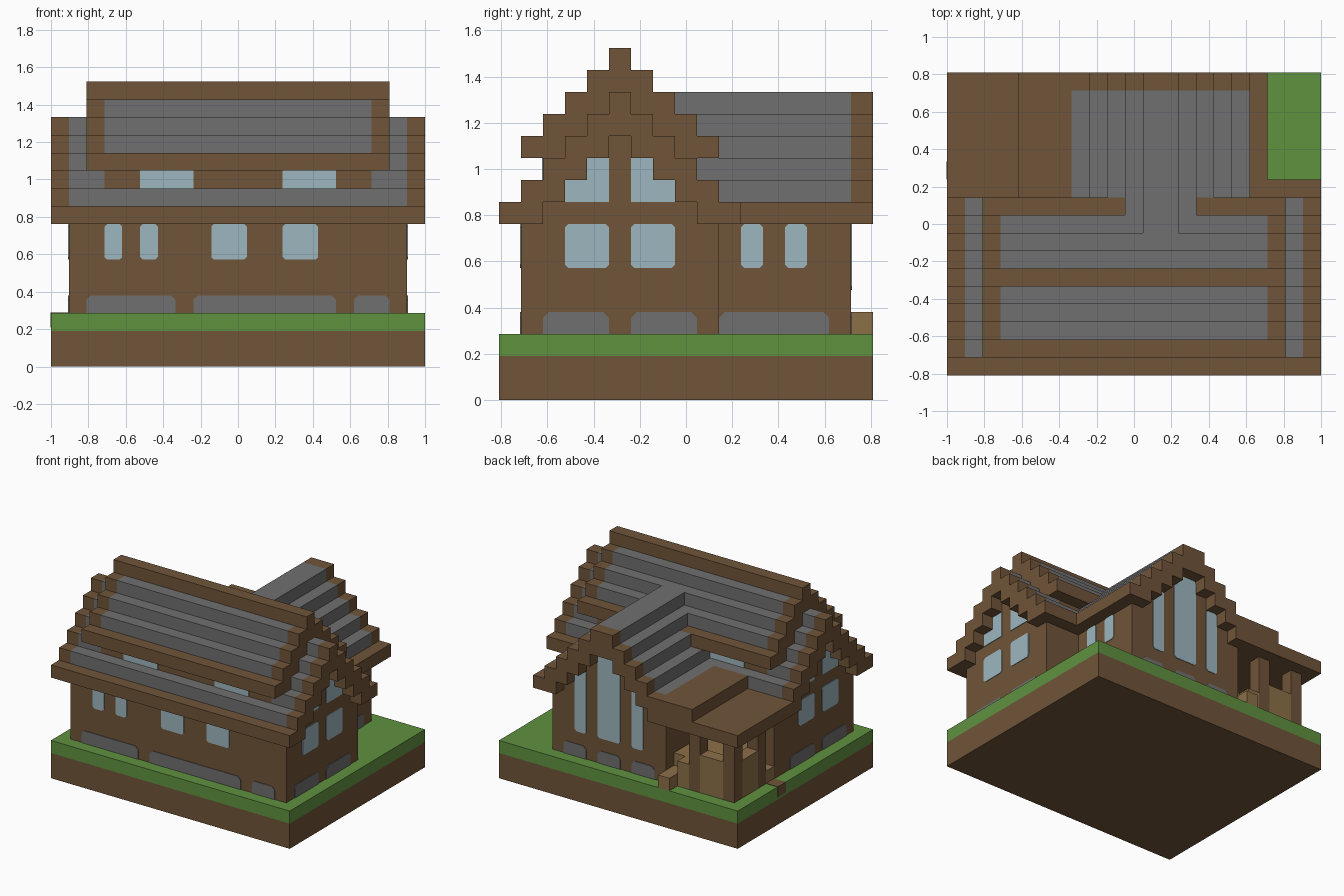
import bpy
import bmesh
from mathutils import Matrix, Vector

cube = bpy.data.objects.get("Cube")
if cube:
    bpy.data.objects.remove(cube)

U = 2 / 21  # size of one building block


def material(name, rgb):
    m = bpy.data.materials.new(name)
    m.use_nodes = True
    m.diffuse_color = (*rgb, 1)
    m.node_tree.nodes["Principled BSDF"].inputs["Base Color"].default_value = (*rgb, 1)
    return m


WOOD = material("brown wood", (0.162, 0.089, 0.041))
STONE = material("grey stone", (0.162, 0.162, 0.162))
GRASS = material("green grass", (0.117, 0.287, 0.051))
GLASS = material("pale blue glass", (0.34, 0.47, 0.52))
TAN = material("tan planks", (0.262, 0.162, 0.065))


def finish(name, mat, bm):
    bmesh.ops.recalc_face_normals(bm, faces=bm.faces)
    bmesh.ops.scale(bm, vec=(U, U, U), verts=bm.verts)
    me = bpy.data.meshes.new(name)
    bm.to_mesh(me)
    bm.free()
    me.materials.append(mat)
    ob = bpy.data.objects.new(name, me)
    bpy.context.collection.objects.link(ob)
    return ob


def part(name, mat, boxes):
    """One object from boxes given as x, y and z ranges in blocks."""
    bm = bmesh.new()
    for box in boxes:
        mid = Vector([(a + b) / 2 for a, b in box])
        size = Vector([b - a for a, b in box])
        bmesh.ops.create_cube(bm, size=1, matrix=Matrix.Translation(mid) @ Matrix.Diagonal(size).to_4x4())
    return finish(name, mat, bm)


def plates(name, mat, axis, at, side, panels, low=0.15, top=0.15):
    """Thin panels with cut corners on a wall; axis is the wall normal."""
    bm = bmesh.new()
    for (a, b), (c, d) in panels:
        outline = [(a + low, c), (b - low, c), (b, c + low), (b, d - top),
                   (b - top, d), (a + top, d), (a, d - top), (a, c + low)]
        ends = []
        for depth in (-0.03, 0.05):
            w = at + side * depth
            ring = [bm.verts.new((w, u, v) if axis == "x" else (u, w, v)) for u, v in outline]
            bm.faces.new(ring)
            ends.append(ring)
        for i in range(8):
            j = (i + 1) % 8
            bm.faces.new((ends[0][i], ends[0][j], ends[1][j], ends[1][i]))
    bmesh.ops.remove_doubles(bm, verts=bm.verts, dist=1e-5)
    bmesh.ops.dissolve_degenerate(bm, dist=1e-5, edges=bm.edges)
    return finish(name, mat, bm)


def both(centre, outer, inner):
    """Mirrored pair of ranges about a ridge line, or one joined range at the top."""
    if inner <= 0:
        return [(centre - outer, centre + outer)]
    return [(centre - outer, centre - inner), (centre + inner, centre + outer)]


MID, WING = -3, 1.5  # ridge lines of the main house (y) and the wing (x)

# Ground
part("earth_base", WOOD, [((-10.5, 10.5), (-8.5, 8.5), (0, 2))])
part("grass_layer", GRASS, [((-10.5, 10.5), (-8.5, 8.5), (2, 3))])
part("path_tile", WOOD, [((-10.53, -9.5), (2.5, 3.5), (2.2, 3.03))])

# Walls, stepped up inside the gables
main_walls = [((-9.5, 9.5), (-7.5, 1.5), (3, 8))]
main_walls += [((-9.5, 9.5), (MID - 3.5 + k, MID + 3.5 - k), (8 + k, 9 + k)) for k in range(4)]
part("main_walls", WOOD, main_walls)
wing_walls = [((-3.5, 6.5), (1, 7.5), (3, 8))]
wing_walls += [((WING - 4 + k, WING + 4 - k), (1, 7.5), (8 + k, 9 + k)) for k in range(2)]
wing_walls += [((WING - 4 + k, WING + 4 - k), (2, 7.5), (8 + k, 9 + k)) for k in (2, 3)]
part("wing_walls", WOOD, wing_walls)
part("clerestory", WOOD, [((-7.5, 7.5), (-6.5, 0.5), (10, 11))])

# Lower main roof
tiles, trim = [], []
for k in range(6):
    z = (8 + k, 9 + k)
    for y in both(MID, 5.5 - k, 3.5 - k):
        if k == 0:
            trim.append(((-10.5, 10.5), y, z))
            continue
        trim += [(x, y, z) for x in ((-10.5, -9.5), (9.5, 10.5))]
        if k == 2:
            tiles += [(x, y, z) for x in ((-9.5, -7.5), (7.5, 9.5))]
        else:
            tiles.append(((-9.5, 9.5), y, z))
part("lower_roof_tiles", STONE, tiles)
part("lower_roof_trim", WOOD, trim)

# Raised main roof
tiles, trim = [], []
for k in range(5):
    z = (11 + k, 12 + k)
    for y in both(MID, 4.5 - k, 2.5 - k):
        if k in (0, 4):
            trim.append(((-8.5, 8.5), y, z))
        else:
            trim += [(x, y, z) for x in ((-8.5, -7.5), (7.5, 8.5))]
            tiles.append(((-7.5, 7.5), y, z))
part("upper_roof_tiles", STONE, tiles)
part("upper_roof_trim", WOOD, trim)

# Wing roof, each course starting where it meets the main roof
tiles, trim = [], []
for k, start in enumerate((1.5, 1.5, 0.5, 1.5, 0.5, -0.5)):
    z = (8 + k, 9 + k)
    for x in both(WING, 6 - k, 4 - k):
        trim.append((x, (7.5, 8.5), z))
        (tiles if k else trim).append((x, (start, 7.5), z))
part("wing_roof_tiles", STONE, tiles)
part("wing_roof_trim", WOOD, trim)

# Porch
part("porch_roof", WOOD, [((-10.5, -4.5), (1.5, 8.5), (8, 9)), ((-6.5, -3.5), (1.5, 8.5), (9, 10))])
posts = [(-9.5, 6.5), (-9.5, 3.5), (-9.5, 1.5), (-6.5, 6.5)]
part("porch_posts", WOOD, [((x, x + 1), (y, y + 1), (3, 8)) for x, y in posts])
part("porch_floor", TAN, [((-8.5, -3.5), (1.5, 6.5), (3, 5)), ((-5.5, -4.5), (6.5, 7.5), (3, 5)),
                          ((-9.5, -8.5), (2.5, 3.5), (3, 4))])
part("porch_step", TAN, [((-4.5, -3.5), (6.5, 8.5), (3, 4))])
part("porch_railing", TAN, [((-8.5, -6.5), (6.5, 7.5), (3, 6)), ((-9.5, -8.5), (4.5, 6.5), (3, 6))])

# Windows
plates("front_windows", GLASS, "y", -7.5, -1,
       [(x, (6, 8)) for x in ((-7.5, -6.5), (-5.5, -4.5), (-1.5, 0.5), (2.5, 4.5))])
for name, y, side in (("front", -6.5, -1), ("back", 0.5, 1)):
    plates(name + "_clerestory_windows", GLASS, "y", y, side,
           [((-5.5, -2.5), (10, 11)), ((2.5, 5.5), (10, 11))], 0, 0)
plates("wing_side_windows", GLASS, "x", 6.5, 1, [((2.5, 3.5), (6, 8)), ((4.5, 5.5), (6, 8))])
plates("wing_gable_windows", GLASS, "y", 7.5, 1,
       [((-1.5, -0.5), (5, 10)), ((0.5, 2.5), (5, 12)), ((3.5, 4.5), (5, 10))])
for name, side in (("left", 1), ("right", -1)):
    x = side * 9.5
    plates(name + "_windows", GLASS, "x", x, side, [(y, (6, 8)) for y in both(MID, 2.5, 0.5)])
    upper = [(y, (9, 11)) for y in both(MID, 1.5, 0.5)] + [(y, (9, 10)) for y in both(MID, 2.5, 1.5)]
    plates(name + "_gable_windows", GLASS, "x", x, side, upper, 0, 0)
    plates(name + "_footing_stones", STONE, "x", x, side,
           [((-6.5, -3.5), (3, 4)), ((-2.5, 0.5), (3, 4))], 0, 0.25)

# Footing stones on the remaining walls
plates("front_footing_stones", STONE, "y", -7.5, -1,
       [(x, (3, 4)) for x in ((-8.5, -3.5), (-2.5, 5.5), (6.5, 8.5))], 0, 0.25)
plates("wing_side_footing_stones", STONE, "x", 6.5, 1, [((1.5, 6.5), (3, 4))], 0, 0.25)
plates("wing_gable_footing_stones", STONE, "y", 7.5, 1,
       [(x, (3, 4)) for x in ((-2.5, -0.5), (0.5, 2.5), (3.5, 5.5))], 0, 0.25)
